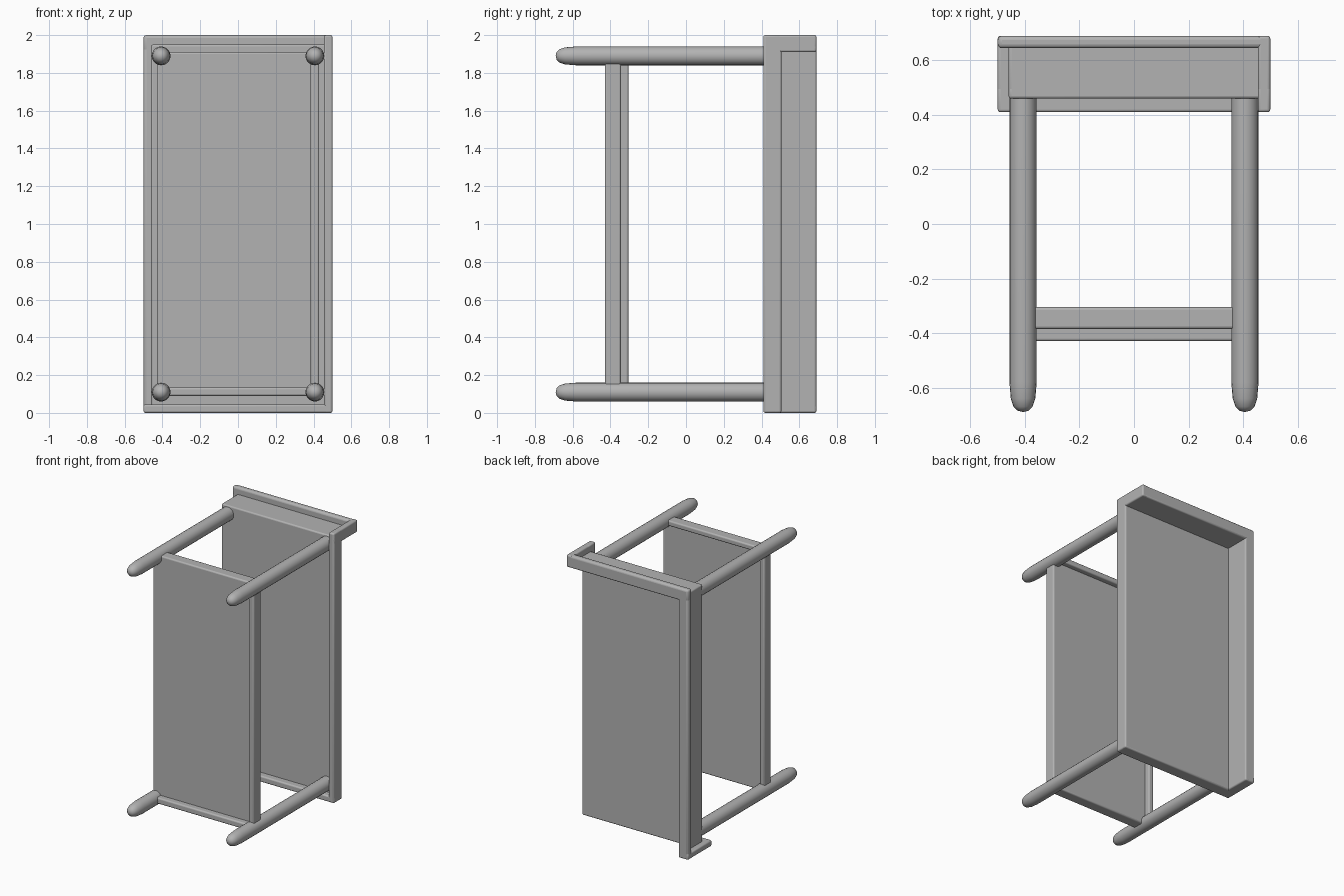
import bpy, math
from mathutils import Matrix

if "Cube" in bpy.data.objects:
    bpy.data.objects.remove(bpy.data.objects["Cube"])

grey = bpy.data.materials.new("plain grey")
grey.diffuse_color = (0.45, 0.45, 0.45, 1)
grey.use_nodes = True
grey.node_tree.nodes["Principled BSDF"].inputs["Base Color"].default_value = grey.diffuse_color


def finish(obj, bevel):
    obj.data.materials.append(grey)
    if bevel:
        mod = obj.modifiers.new("soft edges", 'BEVEL')
        mod.width = bevel
        mod.segments = 3
    bpy.ops.object.shade_smooth_by_angle(angle=math.radians(40))


def box(name, x, y, z, bevel=0.01):
    """Box from (min, max) pairs on each axis."""
    bpy.ops.mesh.primitive_cube_add(size=1)
    obj = bpy.context.object
    obj.name = name
    size = [b - a for a, b in (x, y, z)]
    mid = [(a + b) / 2 for a, b in (x, y, z)]
    obj.data.transform(Matrix.Translation(mid) @ Matrix.Diagonal((*size, 1)))
    finish(obj, bevel)
    return obj


def leg(name, x, z):
    """Round leg along y, with a tapered, rounded foot."""
    profile = [(-0.69, 0.0), (-0.685, 0.02), (-0.67, 0.035), (-0.64, 0.045),
               (-0.58, 0.05), (0.49, 0.05), (0.49, 0.0)]
    n = 20
    verts, faces = [], []
    for y, r in profile:
        for i in range(n):
            a = 2 * math.pi * i / n
            verts.append((x + r * math.cos(a), y, z + r * math.sin(a)))
    for j in range(len(profile) - 1):
        for i in range(n):
            k = (i + 1) % n
            faces.append((j * n + i, j * n + k, (j + 1) * n + k, (j + 1) * n + i))
    mesh = bpy.data.meshes.new(name)
    mesh.from_pydata(verts, [], faces)
    mesh.validate()
    obj = bpy.data.objects.new(name, mesh)
    bpy.context.collection.objects.link(obj)
    bpy.ops.object.select_all(action='DESELECT')
    obj.select_set(True)
    bpy.context.view_layer.objects.active = obj
    # weld the collapsed ring at the tip and face outwards
    bpy.ops.object.mode_set(mode='EDIT')
    bpy.ops.mesh.select_all(action='SELECT')
    bpy.ops.mesh.remove_doubles(threshold=0.0005)
    bpy.ops.mesh.normals_make_consistent(inside=False)
    bpy.ops.object.mode_set(mode='OBJECT')
    finish(obj, 0)


# Four legs
for sx, side in ((-1, "left"), (1, "right")):
    for z, level in ((0.11, "lower"), (1.89, "upper")):
        leg(f"{level}_{side}_leg", sx * 0.407, z)

# Table top: thin panel with a turned-down edge on two sides
box("top_panel", (-0.46, 0.5), (0.46, 0.505), (0.0, 1.95))
box("top_right_edge", (0.455, 0.5), (0.41, 0.505), (0.0, 2.0))
box("top_lower_edge", (-0.5, 0.5), (0.41, 0.505), (0.0, 0.045))

# Raised walls with outward lips on the other two sides
box("top_upper_wall", (-0.46, 0.5), (0.46, 0.69), (1.91, 1.95))
box("top_left_wall", (-0.46, -0.42), (0.46, 0.69), (0.0, 1.95))
box("top_upper_lip", (-0.5, 0.5), (0.645, 0.69), (1.91, 2.0), 0.015)
box("top_left_lip", (-0.5, -0.42), (0.645, 0.69), (0.0, 2.0), 0.015)

# End caps where raised walls meet the turned-down edges
box("upper_right_cap", (0.455, 0.5), (0.41, 0.69), (1.91, 2.0))
box("lower_left_cap", (-0.5, -0.42), (0.41, 0.69), (0.0, 0.045))

# Shelf: panel with two edges forward and two edges back
box("shelf_panel", (-0.42, 0.42), (-0.385, -0.345), (0.1, 1.9))
box("shelf_right_edge", (0.385, 0.43), (-0.43, -0.345), (0.09, 1.9))
box("shelf_lower_edge", (-0.42, 0.43), (-0.43, -0.345), (0.09, 0.135))
box("shelf_left_edge", (-0.43, -0.39), (-0.385, -0.305), (0.1, 1.91))
box("shelf_upper_edge", (-0.43, 0.42), (-0.385, -0.305), (1.87, 1.91))
